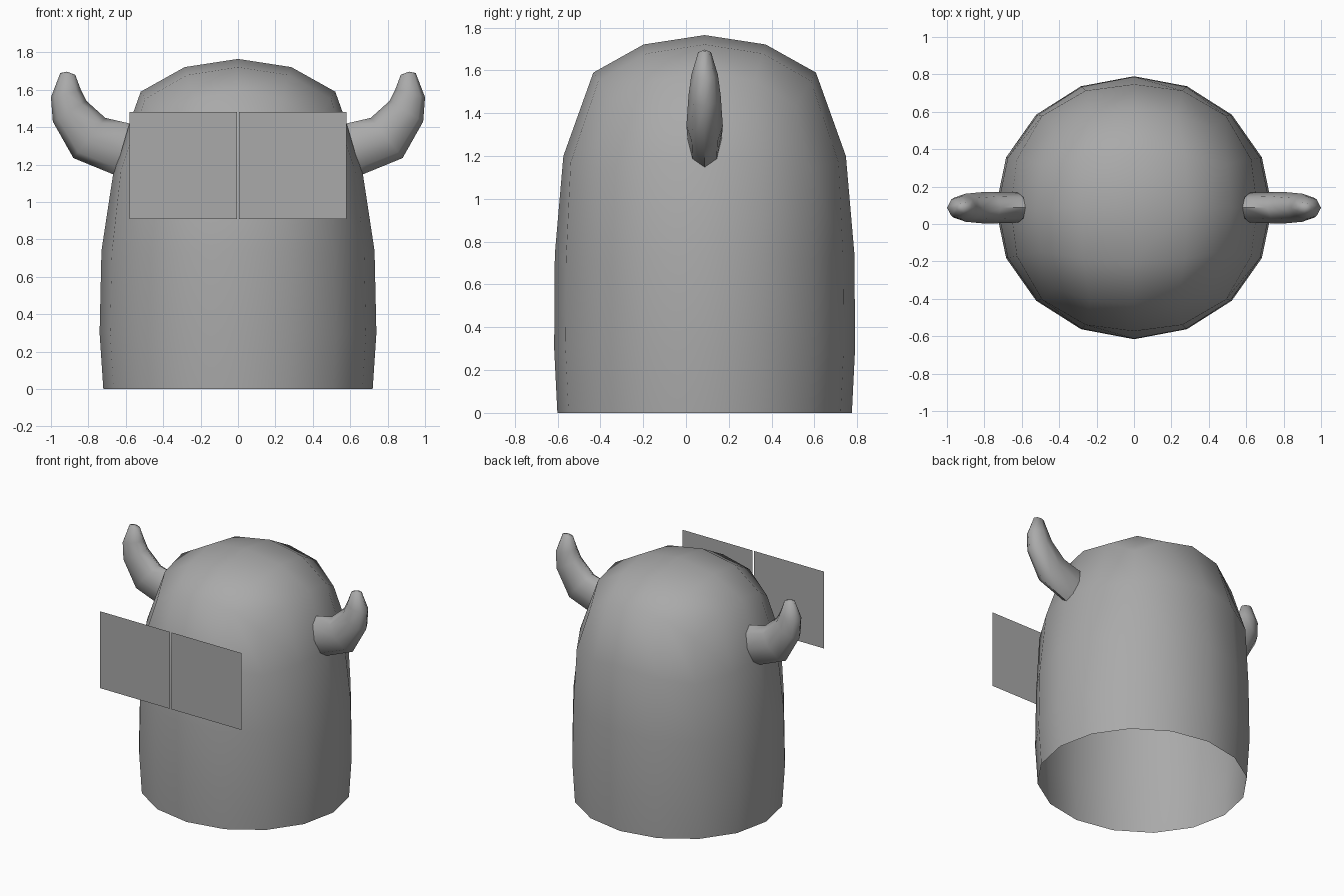
import bpy, bmesh, math

if "Cube" in bpy.data.objects:
    bpy.data.objects.remove(bpy.data.objects["Cube"])

CY = 0.087  # body centre depth
grey = bpy.data.materials.new("plain_grey")
grey.diffuse_color = (0.4, 0.4, 0.4, 1)
grey.use_nodes = True
grey.node_tree.nodes["Principled BSDF"].inputs["Base Color"].default_value = grey.diffuse_color


def finish(name, bm, smooth=True):
    bmesh.ops.recalc_face_normals(bm, faces=bm.faces)
    mesh = bpy.data.meshes.new(name)
    bm.to_mesh(mesh)
    bm.free()
    mesh.materials.append(grey)
    for p in mesh.polygons:
        p.use_smooth = smooth
    obj = bpy.data.objects.new(name, mesh)
    bpy.context.collection.objects.link(obj)
    return obj


def bridge(bm, a, b):
    n = len(a)
    for i in range(n):
        bm.faces.new((a[i], a[(i + 1) % n], b[(i + 1) % n], b[i]))


# Body: open-bottomed 16-sided shell closed by a rounded 4 x 4 grid cap
bm = bmesh.new()
cap = {}
spread = {0: 0, 1: 0.285, 2: 0.52}
for i in range(-2, 3):
    for j in range(-2, 3):
        u, v = i / 2, j / 2
        x = math.copysign(spread[abs(i)], i) * (1 - 0.18 * v * v)
        y = math.copysign(spread[abs(j)], j) * (1 - 0.18 * u * u)
        z = 1.765 - 0.175 * (u * u + v * v) + 0.02 * u * u * v * v
        cap[i, j] = bm.verts.new((x, y + CY, z))
for i in range(-2, 2):
    for j in range(-2, 2):
        bm.faces.new((cap[i, j], cap[i + 1, j], cap[i + 1, j + 1], cap[i, j + 1]))

angles = [k * math.pi / 8 for k in range(16)]
rim = []
for t in angles:
    c, s = math.cos(t), math.sin(t)
    m = max(abs(c), abs(s))
    # the cap border follows a square path around the grid
    rim.append(cap[round(c / m * 2 + math.copysign(0.01, c)),
                   round(s / m * 2 + math.copysign(0.01, s))])
previous = rim
# half width, half depth, height, then bulge and drop at the diagonal columns
for rx, ry, z, bulge, drop in ((0.66, 0.66, 1.2, 0.035, 0.06), (0.73, 0.70, 0.74, 0, 0.02),
                               (0.74, 0.703, 0.3, 0, 0.01), (0.72, 0.688, 0, 0, 0)):
    ring = []
    for t in angles:
        d = (1 - math.cos(4 * t)) / 2
        ring.append(bm.verts.new(((rx + bulge * d) * math.cos(t),
                                  (ry + bulge * d) * math.sin(t) + CY, z - drop * d)))
    bridge(bm, previous, ring)
    previous = ring
finish("body", bm)

# Horns: each ring spans an inner and an outer point (x, z) with a half depth
horn_rings = (((0.58, 1.42), (0.66, 1.145), 0.08),
              ((0.71, 1.45), (0.88, 1.235), 0.085),
              ((0.81, 1.54), (0.99, 1.43), 0.075),
              ((0.84, 1.60), (1.00, 1.56), 0.062),
              ((0.87, 1.68), (0.95, 1.69), 0.03))
for side, name in ((-1, "left_horn"), (1, "right_horn")):
    bm = bmesh.new()
    rings = []
    for (xi, zi), (xo, zo), depth in horn_rings:
        ring = []
        for k in range(8):
            c, s = math.cos(k * math.pi / 4), math.sin(k * math.pi / 4)
            ring.append(bm.verts.new((side * ((xi + xo) / 2 + c * (xo - xi) / 2),
                                      CY + s * depth,
                                      (zi + zo) / 2 + c * (zo - zi) / 2)))
        rings.append(ring)
    for a, b in zip(rings, rings[1:]):
        bridge(bm, a, b)
    bm.faces.new(rings[0])
    tip = bm.verts.new((side * 0.915, CY, 1.697))
    for k in range(8):
        bm.faces.new((rings[-1][k], rings[-1][(k + 1) % 8], tip))
    horn = finish(name, bm)
    bpy.ops.object.select_all(action='DESELECT')
    horn.select_set(True)
    bpy.context.view_layer.objects.active = horn
    bpy.ops.object.shade_smooth_by_angle(angle=math.radians(65))

# Eye panels: two flat squares floating in front of the body
for side, name in ((-1, "left_eye_panel"), (1, "right_eye_panel")):
    bm = bmesh.new()
    corners = [(0.006, 0.91), (0.58, 0.91), (0.58, 1.48), (0.006, 1.48)]
    bm.faces.new([bm.verts.new((side * x, -0.79, z)) for x, z in corners][::side])
    finish(name, bm, False)
